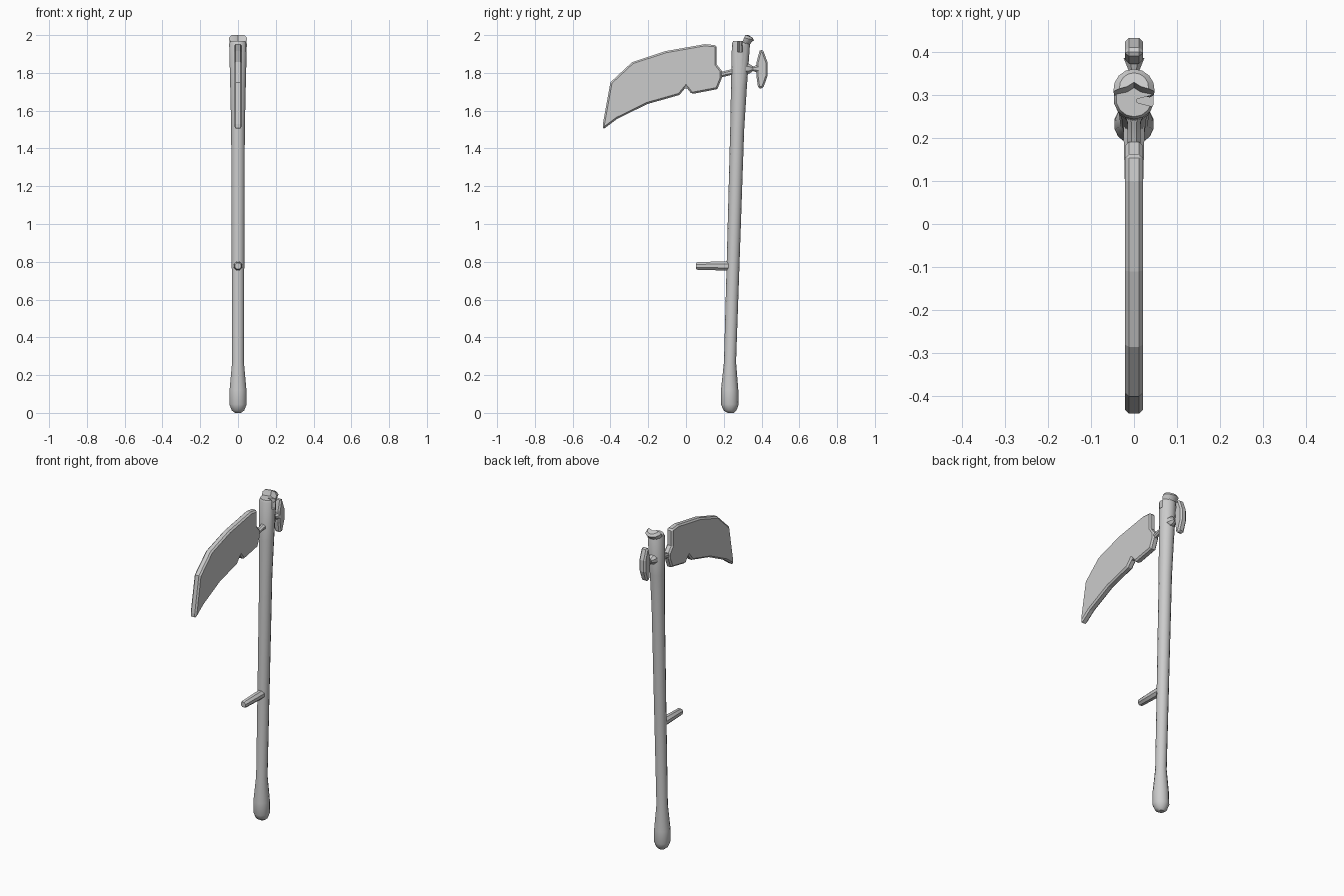
import bpy, bmesh, math
from mathutils import Vector

if "Cube" in bpy.data.objects:
    bpy.data.objects.remove(bpy.data.objects["Cube"])


def finish(name, bm, smooth=True):
    bmesh.ops.recalc_face_normals(bm, faces=bm.faces)
    me = bpy.data.meshes.new(name)
    bm.to_mesh(me)
    bm.free()
    ob = bpy.data.objects.new(name, me)
    bpy.context.collection.objects.link(ob)
    if smooth:
        bpy.ops.object.select_all(action='DESELECT')
        ob.select_set(True)
        bpy.context.view_layer.objects.active = ob
        bpy.ops.object.shade_smooth_by_angle(angle=math.radians(35))
    return ob


def bridge(name, rings, smooth=True):
    """Skin a list of equal-length point rings and cap both ends."""
    bm = bmesh.new()
    vs = [[bm.verts.new(p) for p in r] for r in rings]
    n = len(vs[0])
    for a, b in zip(vs, vs[1:]):
        for i in range(n):
            j = (i + 1) % n
            bm.faces.new((a[i], a[j], b[j], b[i]))
    bm.faces.new(vs[0])
    bm.faces.new(vs[-1])
    return finish(name, bm, smooth)


def ring(y, z, r, n, axis):
    pts = []
    for i in range(n):
        t = 2 * math.pi * (i + 0.5) / n
        c, s = r * math.cos(t), r * math.sin(t)
        pts.append(Vector((c, y + s, z) if axis == 'Z' else (c, y, z + s)))
    return pts


def slab(name, outline, half, bevel):
    """Extrude a side-view (y, z) outline across x with chamfered rims."""
    bm = bmesh.new()
    f = bm.faces.new([bm.verts.new((-half, y, z)) for y, z in outline])
    ext = bmesh.ops.extrude_face_region(bm, geom=[f])
    moved = [v for v in ext['geom'] if isinstance(v, bmesh.types.BMVert)]
    bmesh.ops.translate(bm, verts=moved, vec=(2 * half, 0, 0))
    ob = finish(name, bm, False)
    m = ob.modifiers.new('chamfer', 'BEVEL')
    m.width, m.segments = bevel, 1
    m.limit_method, m.angle_limit = 'ANGLE', math.radians(60)
    return ob


# Leaning pole with a rounded grip end: (z, y, radius)
pole = [(0, .236, .016), (.013, .233, .034), (.045, .232, .047), (.12, .231, .046),
        (.27, .233, .032), (.78, .249, .034), (1.5, .271, .037),
        (1.72, .280, .042), (1.955, .291, .048), (1.968, .291, .042)]
shaft = bridge("shaft", [ring(y, z, r, 14, 'Z') for z, y, r in pole])

# Split cut into the top of the pole
bm = bmesh.new()
bmesh.ops.create_cube(bm, size=1)
for v in bm.verts:
    x, y, z = v.co
    w = .034 if x > 0 else .008
    v.co = (.032 + x * .05, .286 + y * w, 1.95 + z * .08)
split = finish("split_cutter", bm, False)
split.hide_render = True
split.hide_set(True)
cut = shaft.modifiers.new('split', 'BOOLEAN')
cut.object, cut.operation, cut.solver = split, 'DIFFERENCE', 'EXACT'

# Raised, overhanging rear half of the broken top: (z, y, radius)
lip = []
for z, y, r in [(1.945, .297, .037), (1.965, .303, .046), (1.985, .312, .048), (2.0, .317, .034)]:
    arc = [(-5 + i * 190 / 8) * math.pi / 180 for i in range(9)]
    outer = [Vector((r * math.cos(t), y + r * math.sin(t), z - .012 * math.sin(t) * (z > 1.97)))
             for t in arc]
    inner = [Vector((-.016, y + .002, z)), Vector((0, y + .012, z)), Vector((.016, y + .002, z))]
    lip.append(outer + inner)
bridge("top_lip", lip)

# Side peg for the hand
bridge("hand_peg", [ring(y, z, r, 8, 'Y') for y, z, r in
                    [(.052, .778, .017), (.062, .778, .022), (.20, .778, .026), (.25, .778, .026)]])

# Curved blade with a nicked cutting edge
blade = [(-.44, 1.50), (-.44, 1.53), (-.40, 1.75), (-.285, 1.857), (-.11, 1.915), (.10, 1.952),
         (.162, 1.946), (.162, 1.845), (.19, 1.81), (.19, 1.774), (.166, 1.714),
         (.03, 1.688), (0, 1.725), (-.035, 1.683), (-.205, 1.635), (-.365, 1.556)]
slab("blade", blade, .021, .009)

# Tang joining the blade to the pole
bridge("tang", [ring(y, z, r, 8, 'Y') for y, z, r in
                [(.17, 1.787, .016), (.235, 1.803, .016), (.255, 1.808, .024), (.28, 1.81, .024)]])

# Rear striking plate and its flared neck
plate = [(.382, 1.718), (.408, 1.718), (.432, 1.785), (.432, 1.855), (.41, 1.915),
         (.392, 1.926), (.372, 1.852), (.372, 1.788)]
slab("rear_plate", plate, .021, .009)
bridge("rear_neck", [ring(y, z, r, 8, 'Y') for y, z, r in
                     [(.30, 1.822, .034), (.336, 1.822, .028), (.355, 1.822, .013), (.385, 1.822, .026)]])
